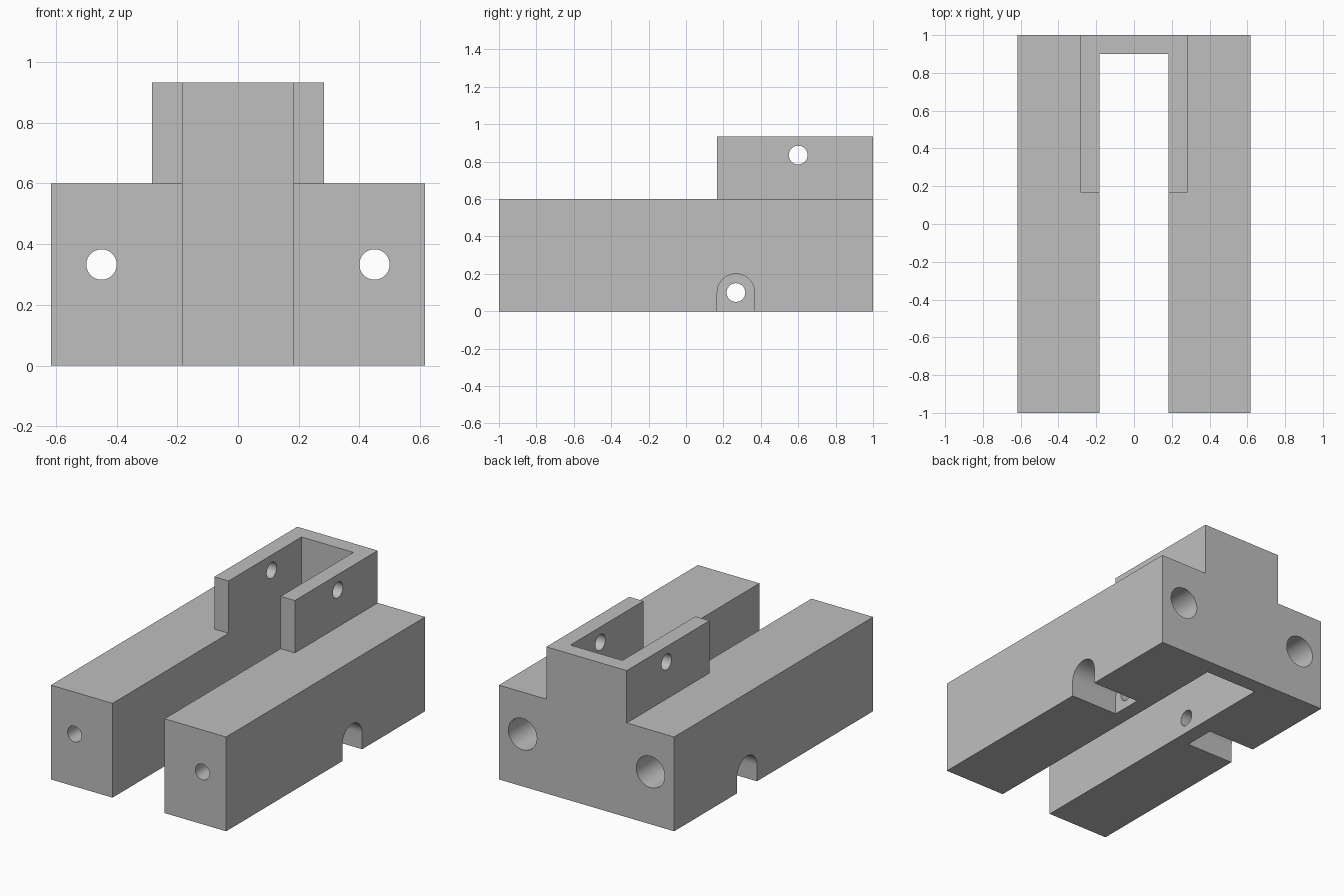
import bpy
import bmesh
from math import pi, sin, cos
from mathutils import Vector

if "Cube" in bpy.data.objects:
    bpy.data.objects.remove(bpy.data.objects["Cube"], do_unlink=True)

grey = bpy.data.materials.new("plain_grey")
grey.use_nodes = True
colour = (0.52, 0.52, 0.52, 1)
grey.diffuse_color = colour
grey.node_tree.nodes["Principled BSDF"].inputs["Base Color"].default_value = colour


def prism(name, points, axis, start, end):
    """Extrude a closed profile along the x or y axis."""
    bm = bmesh.new()
    place = {"x": lambda a, b: (start, a, b), "y": lambda a, b: (a, start, b)}[axis]
    along = Vector((1, 0, 0)) if axis == "x" else Vector((0, 1, 0))
    face = bm.faces.new([bm.verts.new(place(a, b)) for a, b in points])
    side = bmesh.ops.extrude_face_region(bm, geom=[face])["geom"]
    moved = [v for v in side if isinstance(v, bmesh.types.BMVert)]
    bmesh.ops.translate(bm, verts=moved, vec=along * (end - start))
    bmesh.ops.recalc_face_normals(bm, faces=bm.faces)
    mesh = bpy.data.meshes.new(name)
    bm.to_mesh(mesh)
    bm.free()
    mesh.materials.append(grey)
    obj = bpy.data.objects.new(name, mesh)
    bpy.context.collection.objects.link(obj)
    return obj


def rect(a0, a1, b0, b1):
    return [(a0, b0), (a1, b0), (a1, b1), (a0, b1)]


def circle(a, b, r, n=48):
    return [(a + r * cos(2 * pi * i / n), b + r * sin(2 * pi * i / n)) for i in range(n)]


def arch(a, b, r, bottom, n=24):
    top = [(a + r * cos(pi * i / n), b + r * sin(pi * i / n)) for i in range(n + 1)]
    return [(a + r, bottom)] + top + [(a - r, bottom)]


def combine(target, tool, operation):
    """Apply a boolean and discard the tool."""
    tool.hide_render = True
    mod = target.modifiers.new(tool.name, "BOOLEAN")
    mod.object, mod.operation, mod.solver = tool, operation, "EXACT"
    bpy.context.view_layer.objects.active = target
    bpy.ops.object.modifier_apply(modifier=mod.name)
    bpy.data.objects.remove(tool, do_unlink=True)


half, wall, slot = 0.617, 0.283, 0.183

# Long base block with the raised rear housing
body = prism("forked_bracket", rect(-half, half, 0, 0.6), "y", -1, 1)
housing = prism("rear_housing", rect(-wall, wall, 0.3, 0.933), "y", 0.167, 1)
combine(body, housing, "UNION")

# Central slot, open at the front and closed by the rear wall
combine(body, prism("slot", rect(-slot, slot, -0.1, 1.1), "y", -1.1, 0.9), "DIFFERENCE")

for s in (-1, 1):
    # Lengthwise bolt hole, widened from the rear
    combine(body, prism("bolt_hole", circle(s * 0.45, 0.333, 0.05), "y", -1.1, 1.1), "DIFFERENCE")
    combine(body, prism("counterbore", circle(s * 0.45, 0.333, 0.1), "y", -0.5, 1.1), "DIFFERENCE")
    # Arched pocket in the outer side, open below
    combine(body, prism("pocket", arch(0.267, 0.1, 0.1, -0.1), "x", s * wall, s * 0.8), "DIFFERENCE")

# Cross holes through the housing walls and the lower walls
for y, z in ((0.6, 0.835), (0.267, 0.1)):
    combine(body, prism("cross_hole", circle(y, z, 0.05), "x", -0.8, 0.8), "DIFFERENCE")

bpy.ops.object.select_all(action="DESELECT")
body.select_set(True)
bpy.context.view_layer.objects.active = body
bpy.ops.object.shade_smooth_by_angle(angle=pi / 6)
